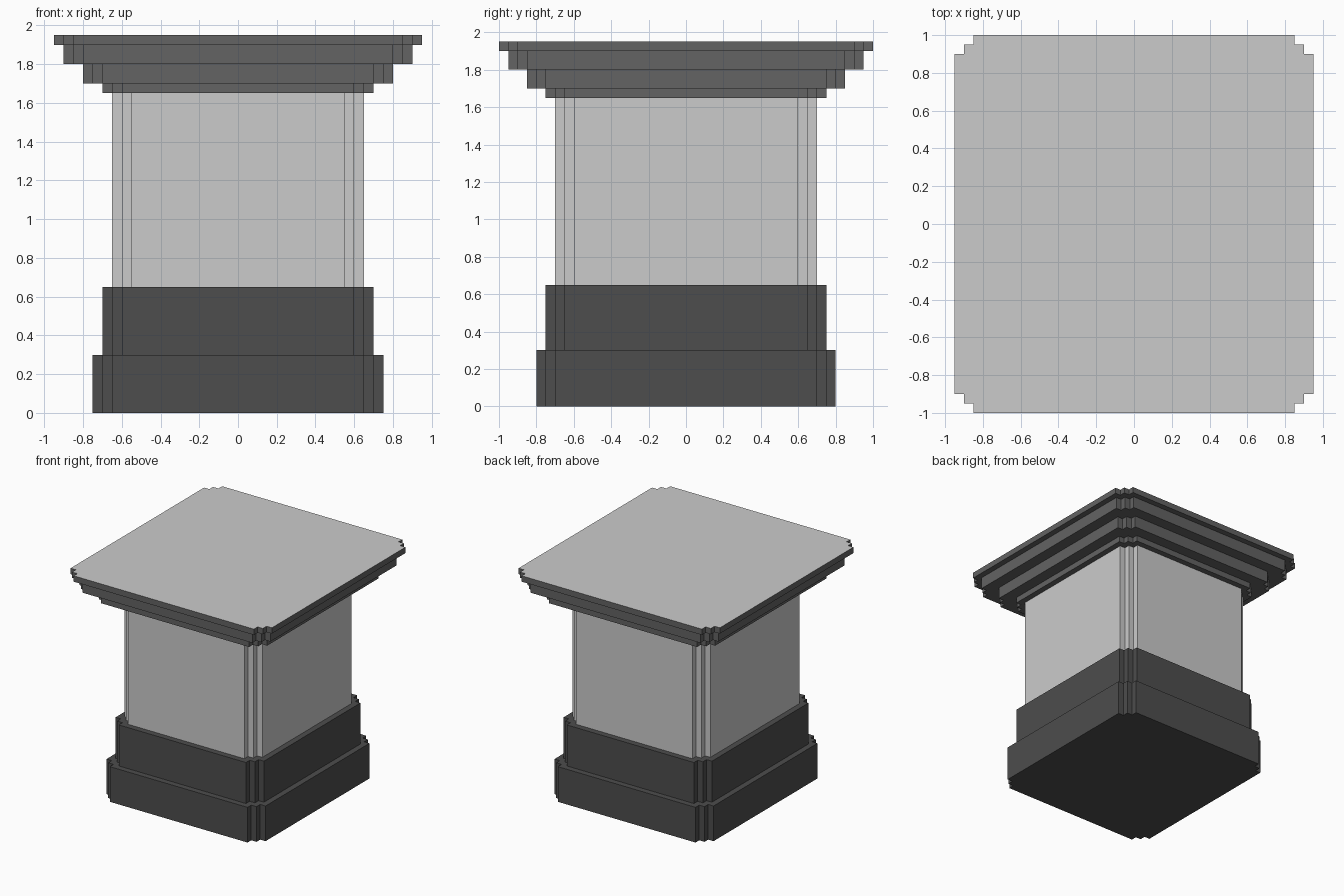
import bpy, bmesh

if "Cube" in bpy.data.objects:
    bpy.data.objects.remove(bpy.data.objects["Cube"])

STEP = 0.05   # size of each corner notch; also extra depth of y over x


def material(name, v):
    m = bpy.data.materials.new(name)
    m.diffuse_color = (v, v, v, 1)
    m.use_nodes = True
    m.node_tree.nodes["Principled BSDF"].inputs["Base Color"].default_value = m.diffuse_color
    return m


def outline(hx):
    """Rectangle with two-step notched corners, counter-clockwise."""
    hy, s = hx + STEP, STEP
    q = [(hx, hy - 2*s), (hx - s, hy - 2*s), (hx - s, hy - s),
         (hx - 2*s, hy - s), (hx - 2*s, hy)]
    pts = []
    for sx, sy in ((1, 1), (-1, 1), (-1, -1), (1, -1)):
        corner = [(sx*x, sy*y) for x, y in q]
        pts += corner if sx*sy > 0 else corner[::-1]
    return pts


def stepped_block(name, profile, mat=None, top_mat=None):
    """Closed solid swept through (half width, height) profile points."""
    bm = bmesh.new()
    rings = [[bm.verts.new((x, y, z)) for x, y in outline(hx)] for hx, z in profile]
    for a, b in zip(rings, rings[1:]):
        n = len(a)
        for i in range(n):
            j = (i + 1) % n
            bm.faces.new((a[i], a[j], b[j], b[i]))
    bm.faces.new(rings[0][::-1])
    top = bm.faces.new(rings[-1])
    if top_mat:
        top.material_index = 1
    mesh = bpy.data.meshes.new(name)
    for m in (mat, top_mat):
        if m:
            mesh.materials.append(m)
    bm.to_mesh(mesh)
    bm.free()
    obj = bpy.data.objects.new(name, mesh)
    bpy.context.collection.objects.link(obj)
    return obj


base_dark = material("base_dark", 0.075)
cap_dark = material("cap_dark", 0.125)
light = material("light_grey", 0.8)

# Two-tier base
stepped_block("base", [(0.75, 0), (0.75, 0.3), (0.70, 0.3), (0.70, 0.65)], base_dark)

# Shaft
stepped_block("shaft", [(0.65, 0.65), (0.65, 1.65)], light)

# Flaring cornice with a light top slab face
stepped_block("cornice", [(0.70, 1.65), (0.70, 1.7), (0.80, 1.7), (0.80, 1.8),
                          (0.90, 1.8), (0.90, 1.9), (0.95, 1.9), (0.95, 1.95)],
              cap_dark, light)
